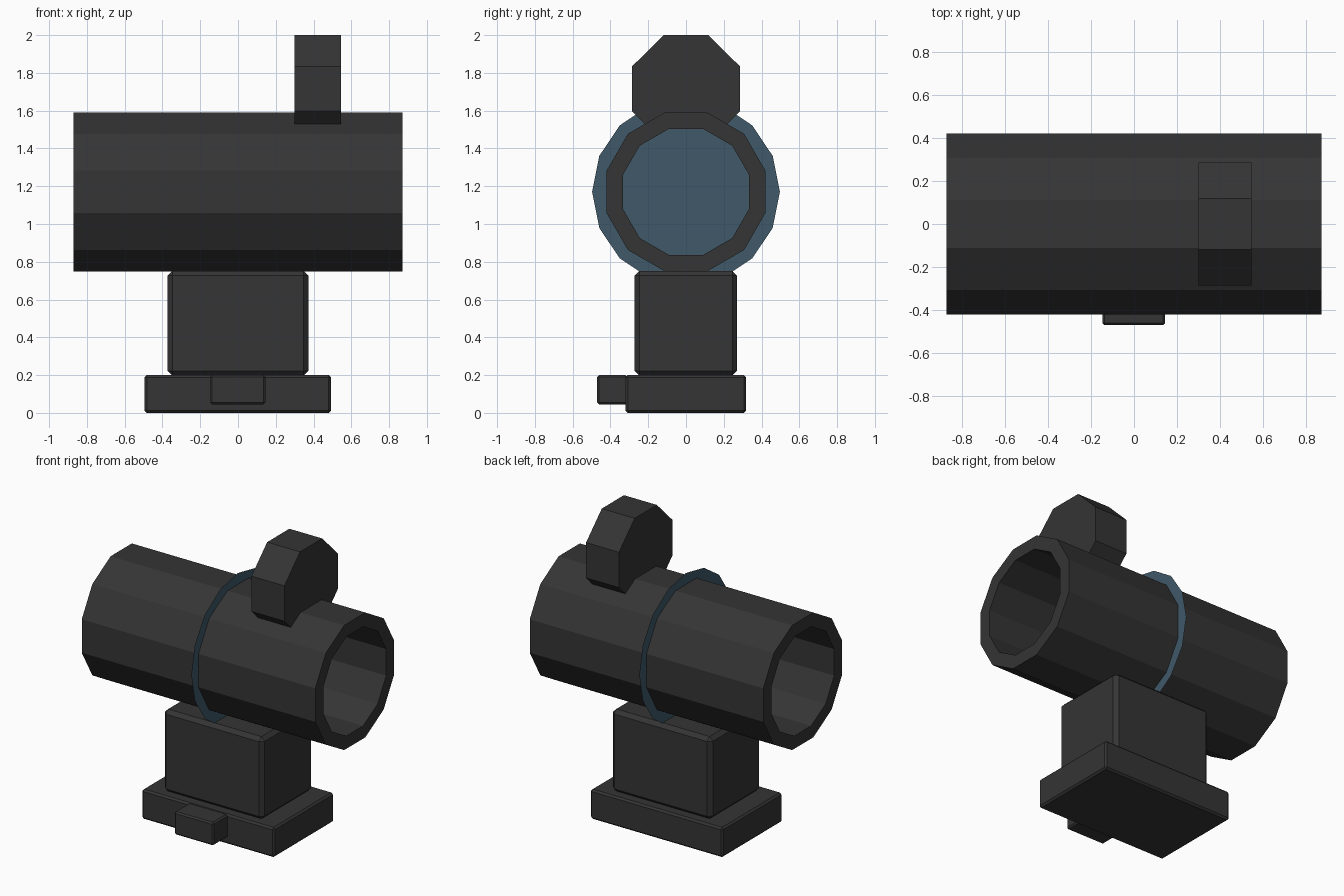
import bpy
import bmesh
from math import cos, sin, pi

cube = bpy.data.objects.get("Cube")
if cube:
    bpy.data.objects.remove(cube, do_unlink=True)


def make_material(name, rgb):
    mat = bpy.data.materials.new(name)
    mat.use_nodes = True
    mat.diffuse_color = (*rgb, 1)
    mat.node_tree.nodes["Principled BSDF"].inputs["Base Color"].default_value = (*rgb, 1)
    return mat


black = make_material("matte black", (0.035, 0.035, 0.035))
blue = make_material("lens blue", (0.05, 0.1, 0.14))
AXIS_Z = 1.17


def add_object(name, bm, mat):
    bmesh.ops.recalc_face_normals(bm, faces=bm.faces)
    mesh = bpy.data.meshes.new(name)
    bm.to_mesh(mesh)
    bm.free()
    mesh.materials.append(mat)
    obj = bpy.data.objects.new(name, mesh)
    bpy.context.collection.objects.link(obj)
    return obj


def polygon(sides, radius, turn=0.0):
    """Regular polygon in the y-z plane, around the tube axis."""
    angles = [2 * pi * (i + turn) / sides for i in range(sides)]
    return [(radius * cos(a), AXIS_Z + radius * sin(a)) for a in angles]


def ring(bm, x, points):
    return [bm.verts.new((x, y, z)) for y, z in points]


def box(name, low, high, bevel):
    bm = bmesh.new()
    bmesh.ops.create_cube(bm, size=1)
    for v in bm.verts:
        v.co = [(a + b) / 2 + c * (b - a) for a, b, c in zip(low, high, v.co)]
    bmesh.ops.bevel(bm, geom=bm.edges[:], offset=bevel, segments=1, affect='EDGES')
    return add_object(name, bm, black)


# Open sight tube with a thick wall
outer = polygon(12, 0.435, 0.5)
inner = polygon(12, 0.346, 0.5)
bm = bmesh.new()
loops = [ring(bm, x, pts) for x, pts in
         ((-0.87, outer), (0.87, outer), (0.87, inner), (-0.87, inner))]
for a, b in zip(loops, loops[1:] + loops[:1]):
    for i in range(12):
        j = (i + 1) % 12
        bm.faces.new((a[i], a[j], b[j], b[i]))
add_object("sight_tube", bm, black)

# Flat lens disc that shows as a thin band around the tube
bm = bmesh.new()
bm.faces.new(ring(bm, 0, polygon(16, 0.497)))
add_object("lens", bm, blue)

# Octagonal adjustment knob, its foot sunk into the tube wall
half = [(0.198, 1.51), (0.285, 1.597), (0.285, 1.835), (0.118, 2.0)]
profile = half + [(-y, z) for y, z in reversed(half)]
bm = bmesh.new()
face = bm.faces.new(ring(bm, 0.3, profile))
extruded = bmesh.ops.extrude_face_region(bm, geom=[face], use_keep_orig=True)
bmesh.ops.translate(bm, vec=(0.245, 0, 0),
                    verts=[g for g in extruded["geom"] if isinstance(g, bmesh.types.BMVert)])
add_object("adjustment_knob", bm, black)

# Mount
box("riser_block", (-0.372, -0.272, 0.198), (0.372, 0.27, 0.752), 0.025)
box("base_plate", (-0.495, -0.32, 0), (0.492, 0.318, 0.2), 0.012)
box("clamp_tab", (-0.147, -0.47, 0.045), (0.145, -0.31, 0.2), 0.01)
